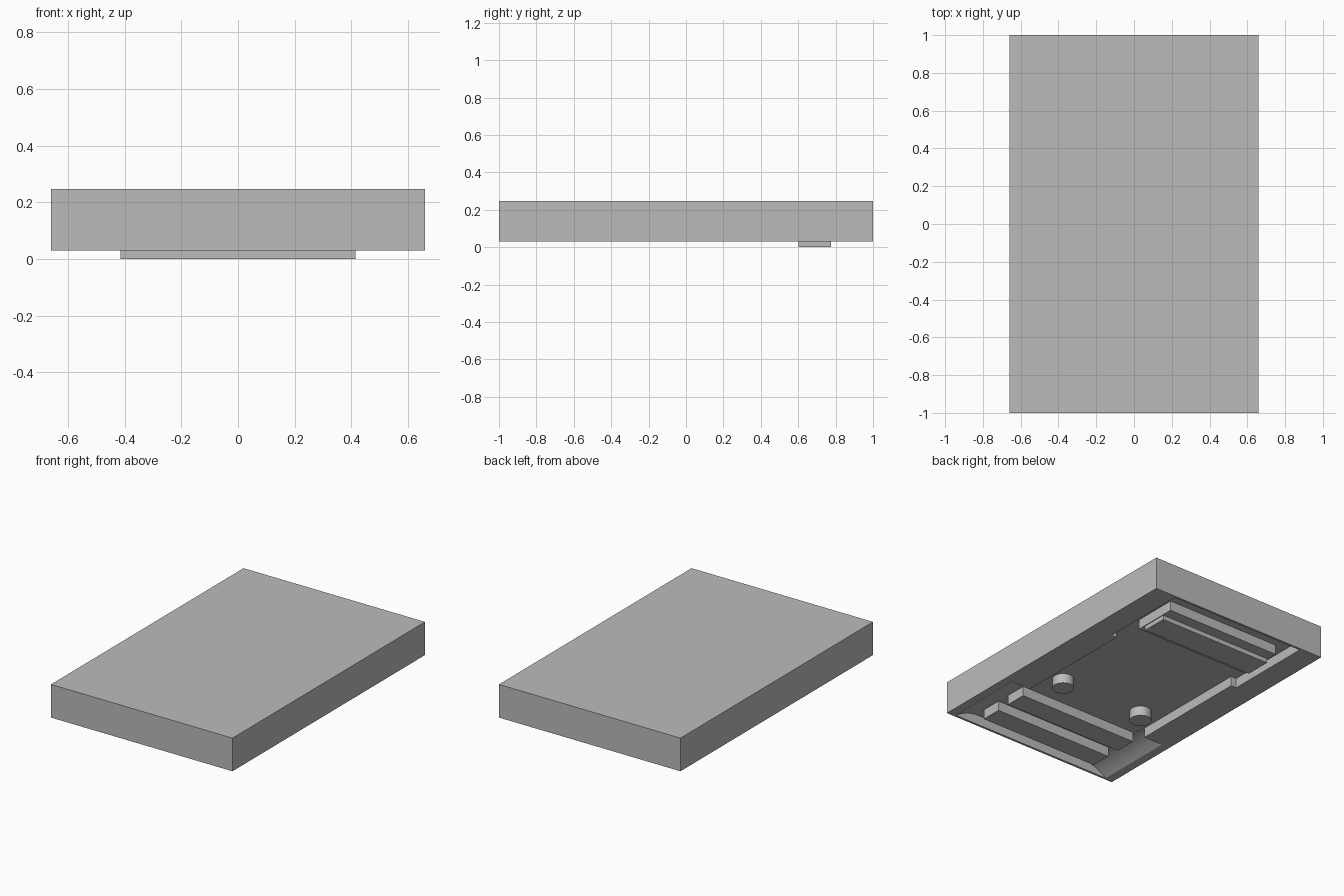
import bpy, bmesh
from mathutils import Vector

old = bpy.data.objects.get("Cube")
if old:
    bpy.data.objects.remove(old, do_unlink=True)

RIM = 0.03            # underside of the slab
TOP = 0.248
CEIL = RIM + 0.065    # recessed ceiling under the slab

grey = bpy.data.materials.new("plain_grey")
grey.use_nodes = True
grey.diffuse_color = (0.5, 0.5, 0.5, 1)
grey.node_tree.nodes["Principled BSDF"].inputs["Base Color"].default_value = (0.5, 0.5, 0.5, 1)


def finish(name, bm):
    bmesh.ops.recalc_face_normals(bm, faces=bm.faces)
    mesh = bpy.data.meshes.new(name)
    bm.to_mesh(mesh)
    bm.free()
    mesh.materials.append(grey)
    obj = bpy.data.objects.new(name, mesh)
    bpy.context.collection.objects.link(obj)
    return obj


def prism(name, points, offset):
    """Extrude a closed outline along an offset."""
    bm = bmesh.new()
    face = bm.faces.new([bm.verts.new(p) for p in points])
    side = bmesh.ops.extrude_face_region(bm, geom=[face])["geom"]
    verts = [v for v in side if isinstance(v, bmesh.types.BMVert)]
    bmesh.ops.translate(bm, verts=verts, vec=Vector(offset))
    return finish(name, bm)


def box(name, half_x, y0, y1, z0, z1):
    outline = [(-half_x, y0, z0), (half_x, y0, z0), (half_x, y1, z0), (-half_x, y1, z0)]
    return prism(name, outline, (0, 0, z1 - z0))


def cut(obj, cutter):
    mod = obj.modifiers.new("recess", "BOOLEAN")
    mod.operation = "DIFFERENCE"
    mod.solver = "EXACT"
    mod.object = cutter
    graph = bpy.context.evaluated_depsgraph_get()
    mesh = bpy.data.meshes.new_from_object(obj.evaluated_get(graph))
    obj.modifiers.clear()
    obj.data = mesh
    bpy.data.objects.remove(cutter, do_unlink=True)


# Slab, hollowed from below
slab = box("slab", 0.66, -1, 1, RIM, TOP)

# Stepped main recess
half = [(0.46, -0.5), (0.46, 0.38), (0.5, 0.38), (0.5, 0.985)]
outline = half + [(-x, y) for x, y in reversed(half)]
low = RIM - 0.1
cut(slab, prism("main_recess", [(x, y, low) for x, y in outline], (0, 0, CEIL - low)))

# Front recess with curved sides
steps = 12
arc = [(0.6 - 0.18 * i / steps, CEIL - 0.065 * (1 - i / steps) ** 2) for i in range(steps + 1)]
profile = [(0.6, low)] + arc
profile += [(-x, z) for x, z in reversed(profile)]
cut(slab, prism("front_recess", [(x, -0.985, z) for x, z in profile], (0, 0.535, 0)))

# Ribs in the front recess
box("front_rib", 0.44, -0.91, -0.77, RIM, CEIL + 0.01)
box("rear_rib", 0.44, -0.68, -0.534, RIM, CEIL + 0.01)

# Raised block at the back with a protruding foot plate
box("back_block", 0.42, 0.55, 0.85, RIM, CEIL + 0.01)
box("foot_plate", 0.415, 0.602, 0.775, 0, RIM + 0.01)

# Round pegs
for side, x in (("left", 0.31), ("right", -0.31)):
    bm = bmesh.new()
    bmesh.ops.create_cone(bm, cap_ends=True, segments=40, radius1=0.067, radius2=0.067,
                          depth=CEIL + 0.01 - RIM)
    bmesh.ops.translate(bm, verts=bm.verts, vec=(x, -0.307, (CEIL + 0.01 + RIM) / 2))
    finish(side + "_peg", bm)

# Smooth the curved surfaces and keep the edges sharp
bpy.ops.object.select_all(action="DESELECT")
for name in ("slab", "left_peg", "right_peg"):
    bpy.data.objects[name].select_set(True)
bpy.context.view_layer.objects.active = slab
bpy.ops.object.shade_smooth_by_angle(angle=0.4)
